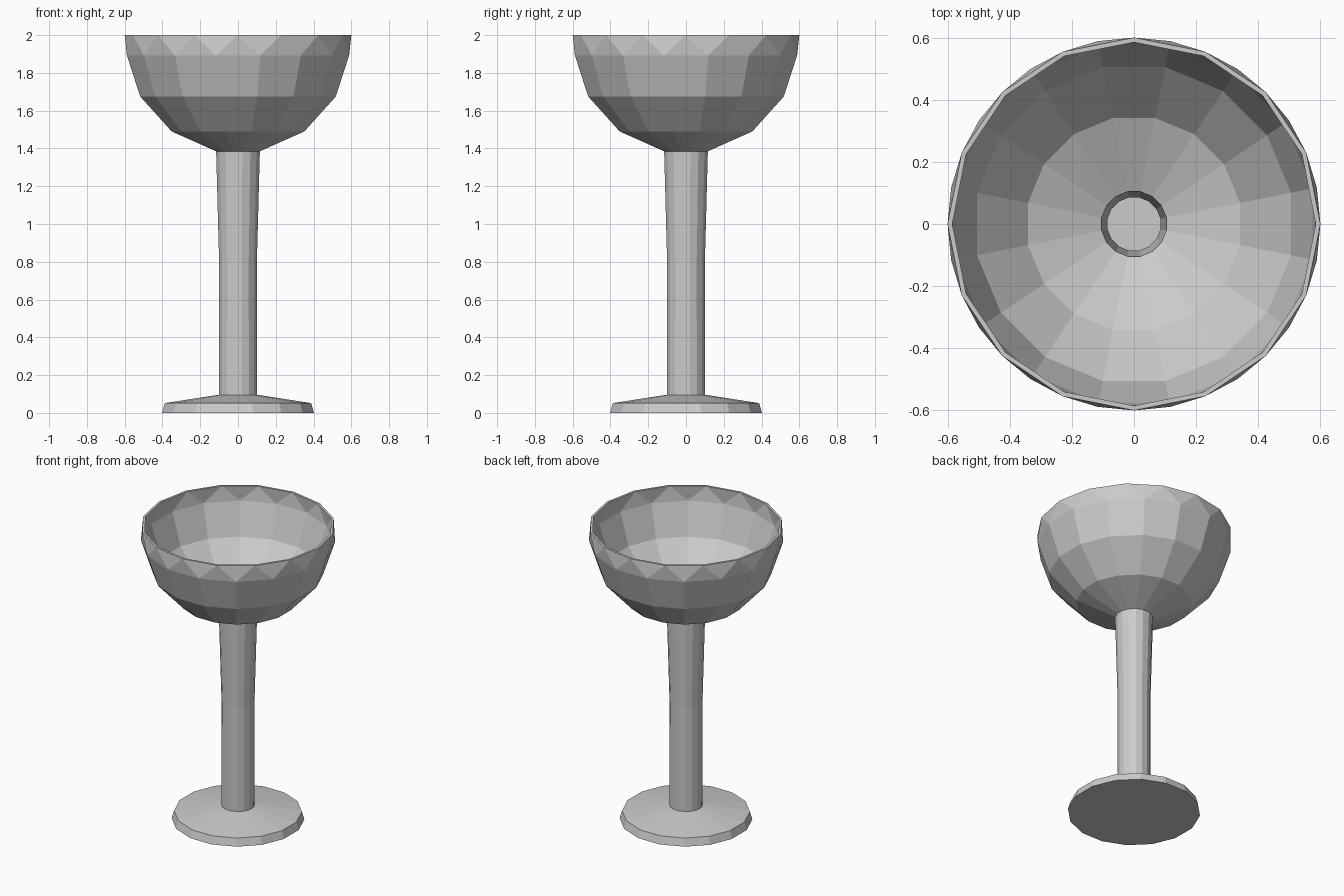
import bpy, bmesh, math

if "Cube" in bpy.data.objects:
    bpy.data.objects.remove(bpy.data.objects["Cube"])

SIDES = 16
STEP = 2 * math.pi / SIDES

# Profile rings (radius, height, turn in steps): outside going up, then inside going down
OUTER = [(0.41, 0, .5), (0.395, 0.052, .5), (0.103, 0.096, .5), (0.102, 0.8, .5),
         (0.118, 1.385, .5), (0.358, 1.49, .5), (0.528, 1.675, .5),
         (0.6, 1.893, .5), (0.6, 2.0, 0)]
INNER = [(0.585, 2.0, 0), (0.585, 1.897, .5), (0.515, 1.684, .5), (0.348, 1.503, .5),
         (0.106, 1.397, .5), (0.087, 0.8, .5), (0.087, 0.083, .5),
         (0.382, 0.04, .5), (0.394, 0.015, .5)]


def add_ring(bm, r, z, turn):
    return [bm.verts.new((r * math.cos((i + turn) * STEP),
                          r * math.sin((i + turn) * STEP), z)) for i in range(SIDES)]


def bridge(bm, a, b, turn_a, turn_b):
    for i in range(SIDES):
        j = (i + 1) % SIDES
        if turn_a == turn_b:
            bm.faces.new((a[i], a[j], b[j], b[i]))
        elif turn_a > turn_b:        # staggered rings: zigzag of triangles
            bm.faces.new((a[i], b[j], b[i]))
            bm.faces.new((a[i], a[j], b[j]))
        else:
            bm.faces.new((a[i], a[j], b[i]))
            bm.faces.new((a[j], b[j], b[i]))


# Goblet: foot, stem and thin-walled bowl in one faceted shell
bm = bmesh.new()
profile = OUTER + INNER
rings = [add_ring(bm, *p) for p in profile]
for k in range(len(rings) - 1):
    bridge(bm, rings[k], rings[k + 1], profile[k][2], profile[k + 1][2])

# Underside of the foot and floor of the hollow
bm.faces.new(rings[0][::-1])
bm.faces.new(rings[-1])
bmesh.ops.recalc_face_normals(bm, faces=bm.faces)

mesh = bpy.data.meshes.new("goblet")
bm.to_mesh(mesh)
bm.free()
bpy.context.collection.objects.link(bpy.data.objects.new("goblet", mesh))
